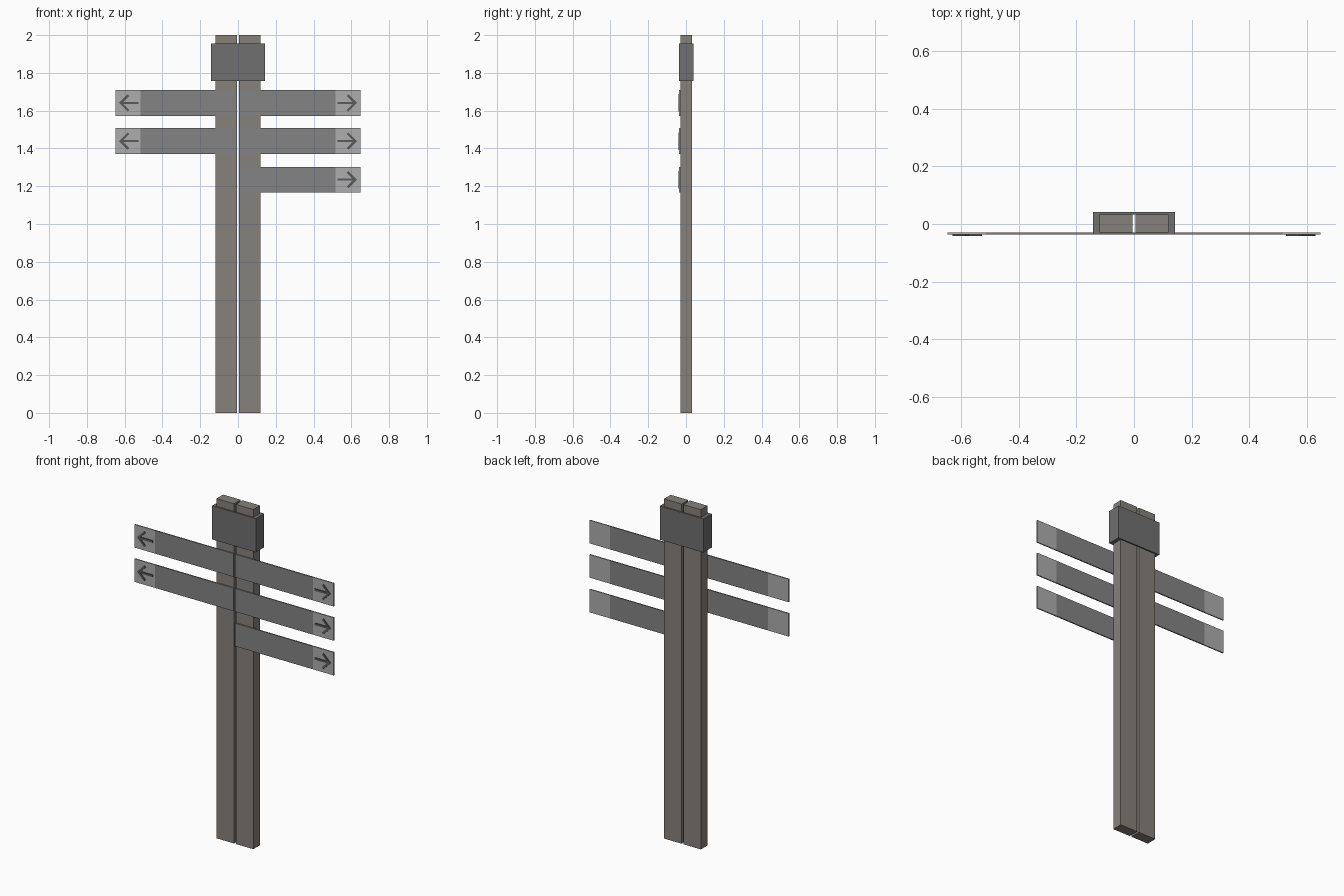
import bpy, bmesh

if "Cube" in bpy.data.objects:
    bpy.data.objects.remove(bpy.data.objects["Cube"])

def material(name, r, g, b):
    m = bpy.data.materials.new(name)
    m.diffuse_color = (r, g, b, 1)
    m.use_nodes = True
    m.node_tree.nodes["Principled BSDF"].inputs["Base Color"].default_value = m.diffuse_color
    return m

def finish(name, bm, mat):
    bmesh.ops.recalc_face_normals(bm, faces=bm.faces)
    me = bpy.data.meshes.new(name)
    bm.to_mesh(me)
    bm.free()
    ob = bpy.data.objects.new(name, me)
    bpy.context.collection.objects.link(ob)
    me.materials.append(mat)
    return ob

def prism(name, outline, y0, y1, mat):
    """Extrude an x-z outline from y0 to y1."""
    bm = bmesh.new()
    f = bm.faces.new([bm.verts.new((x, y0, z)) for x, z in outline])
    ext = bmesh.ops.extrude_face_region(bm, geom=[f])["geom"]
    moved = [v for v in ext if isinstance(v, bmesh.types.BMVert)]
    bmesh.ops.translate(bm, verts=moved, vec=(0, y1 - y0, 0))
    return finish(name, bm, mat)

def box(name, xa, xb, y0, y1, za, zb, mat):
    return prism(name, [(xa, za), (xb, za), (xb, zb), (xa, zb)], y0, y1, mat)

wood = material("post_grey", 0.24, 0.22, 0.20)
dark = material("collar_grey", 0.16, 0.16, 0.16)
board = material("board_grey", 0.23, 0.23, 0.23)
pale = material("tip_grey", 0.42, 0.42, 0.42)
ink = material("arrow_grey", 0.10, 0.10, 0.10)

GAP, HALF_W = 0.006, 0.12
POST_F, POST_B = -0.029, 0.033
SIGN_F, ARROW_F = -0.036, -0.041
SIGN_IN, TIP_IN, SIGN_OUT, SIGN_H = 0.005, 0.515, 0.648, 0.136

# Twin posts
for s, side in ((-1, "left"), (1, "right")):
    box(f"post_{side}", s * GAP, s * HALF_W, POST_F, POST_B, 0, 2, wood)

# Open sleeve around the posts
bm = bmesh.new()
rings = []
for x, yf, yb in ((0.142, -0.037, 0.041), (HALF_W, POST_F, POST_B)):
    for z in (1.757, 1.955):
        rings.append([bm.verts.new((px, py, z)) for px, py in
                      ((-x, yf), (x, yf), (x, yb), (-x, yb))])
out_lo, out_hi, in_lo, in_hi = rings
for a, b in ((out_lo, out_hi), (in_lo, in_hi), (out_lo, in_lo), (out_hi, in_hi)):
    for i in range(4):
        j = (i + 1) % 4
        bm.faces.new((a[i], a[j], b[j], b[i]))
finish("collar", bm, dark)

# Upper half of the arrow outline: distance outward, height
upper = [(0.527, 0.006), (0.606, 0.006), (0.575, 0.037), (0.584, 0.046)]
arrow = upper + [(0.63, 0)] + [(x, -z) for x, z in reversed(upper)]

# Direction boards, each with a pale tip and a raised arrow
for row, (zc, sides) in enumerate(((1.641, (-1, 1)), (1.439, (-1, 1)), (1.235, (1,))), 1):
    for s in sides:
        tag = f"{row}_{'right' if s > 0 else 'left'}"
        lo, hi = zc - SIGN_H / 2, zc + SIGN_H / 2
        box(f"board_{tag}", s * SIGN_IN, s * TIP_IN, SIGN_F, POST_F, lo, hi, board)
        box(f"board_tip_{tag}", s * TIP_IN, s * SIGN_OUT, SIGN_F, POST_F, lo, hi, pale)
        prism(f"arrow_{tag}", [(s * x, zc + z) for x, z in arrow],
              ARROW_F, SIGN_F + 0.001, ink)
